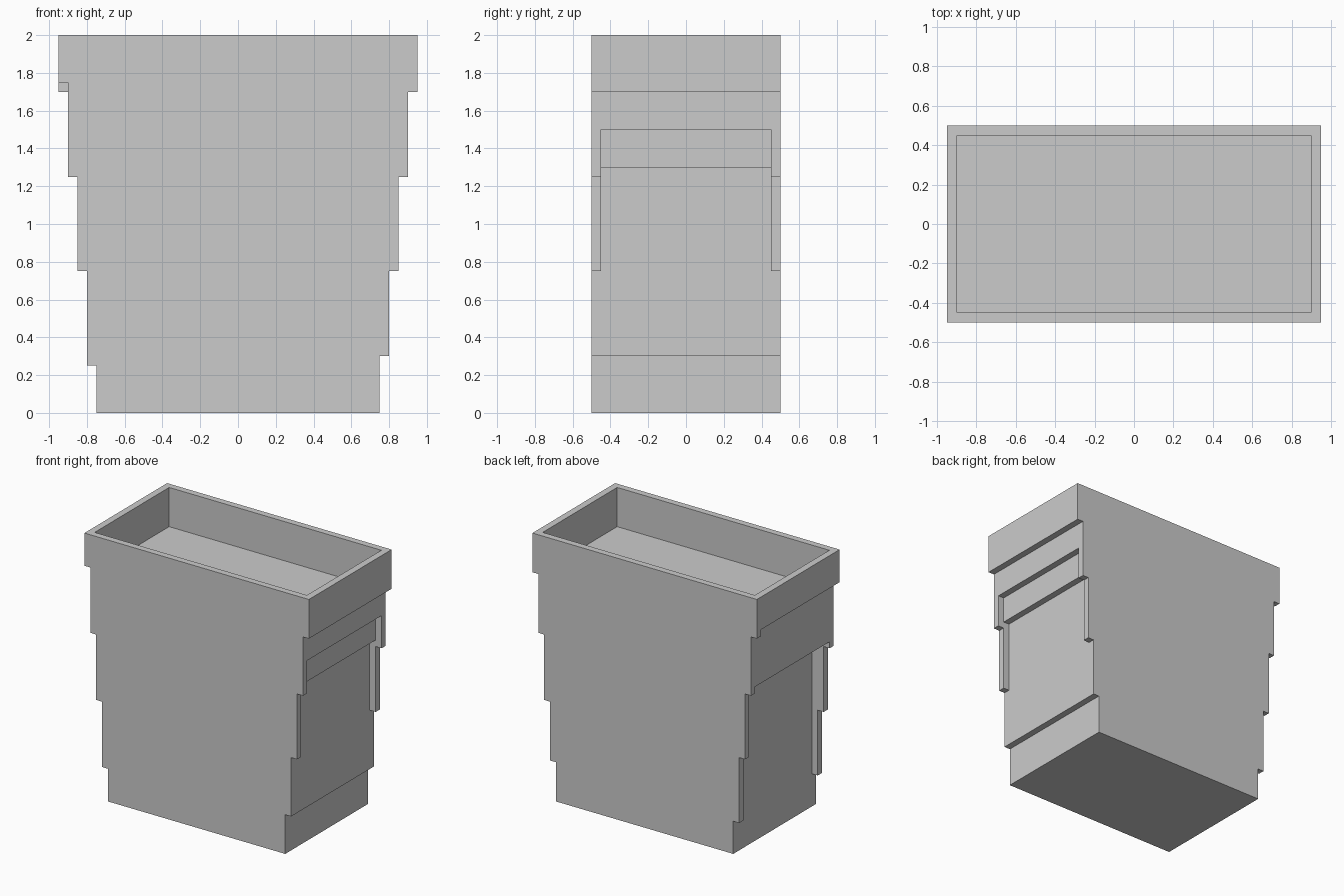
import bpy
import bmesh

if "Cube" in bpy.data.objects:
    bpy.data.objects.remove(bpy.data.objects["Cube"])


def prism(name, profile, y0, y1):
    """Extrude a closed x-z outline from y0 to y1."""
    bm = bmesh.new()
    face = bm.faces.new([bm.verts.new((x, y0, z)) for x, z in profile])
    ext = bmesh.ops.extrude_face_region(bm, geom=[face], use_keep_orig=True)
    moved = [v for v in ext["geom"] if isinstance(v, bmesh.types.BMVert)]
    bmesh.ops.translate(bm, verts=moved, vec=(0, y1 - y0, 0))
    bmesh.ops.recalc_face_normals(bm, faces=bm.faces)
    mesh = bpy.data.meshes.new(name)
    bm.to_mesh(mesh)
    bm.free()
    obj = bpy.data.objects.new(name, mesh)
    bpy.context.collection.objects.link(obj)
    return obj


def steps(heights, sign):
    """Staircase outline going up, 0.05 further out at each height."""
    x, pts = 0.75, [(sign * 0.75, 0.0)]
    for z in heights:
        pts += [(sign * x, z), (sign * (x + 0.05), z)]
        x += 0.05
    return pts + [(sign * x, 2.0)]


# Stepped front and back panels; the left rim is a little shorter at the front
right = steps([0.3, 0.75, 1.25, 1.7], 1)
for name, rim, y0, y1 in (("front_panel", 1.75, -0.5, -0.45),
                          ("back_panel", 1.7, 0.45, 0.5)):
    left = steps([0.25, 0.75, 1.25, rim], -1)
    prism(name, right + left[::-1], y0, y1)

# Body between the panels: recessed sides, overhanging rims, sunken top
inner = 0.898
body_right = steps([0.3, 1.3, 1.5, 1.7], 1)
tray = [(inner, 2.0), (inner, 1.7), (-inner, 1.7), (-inner, 2.0)]
body_left = [(-0.95, 2.0), (-0.95, 1.75), (-0.9, 1.75), (-0.9, 1.3),
             (-0.75, 1.3), (-0.75, 0.0)]
prism("body", body_right + tray + body_left, -0.45, 0.45)
